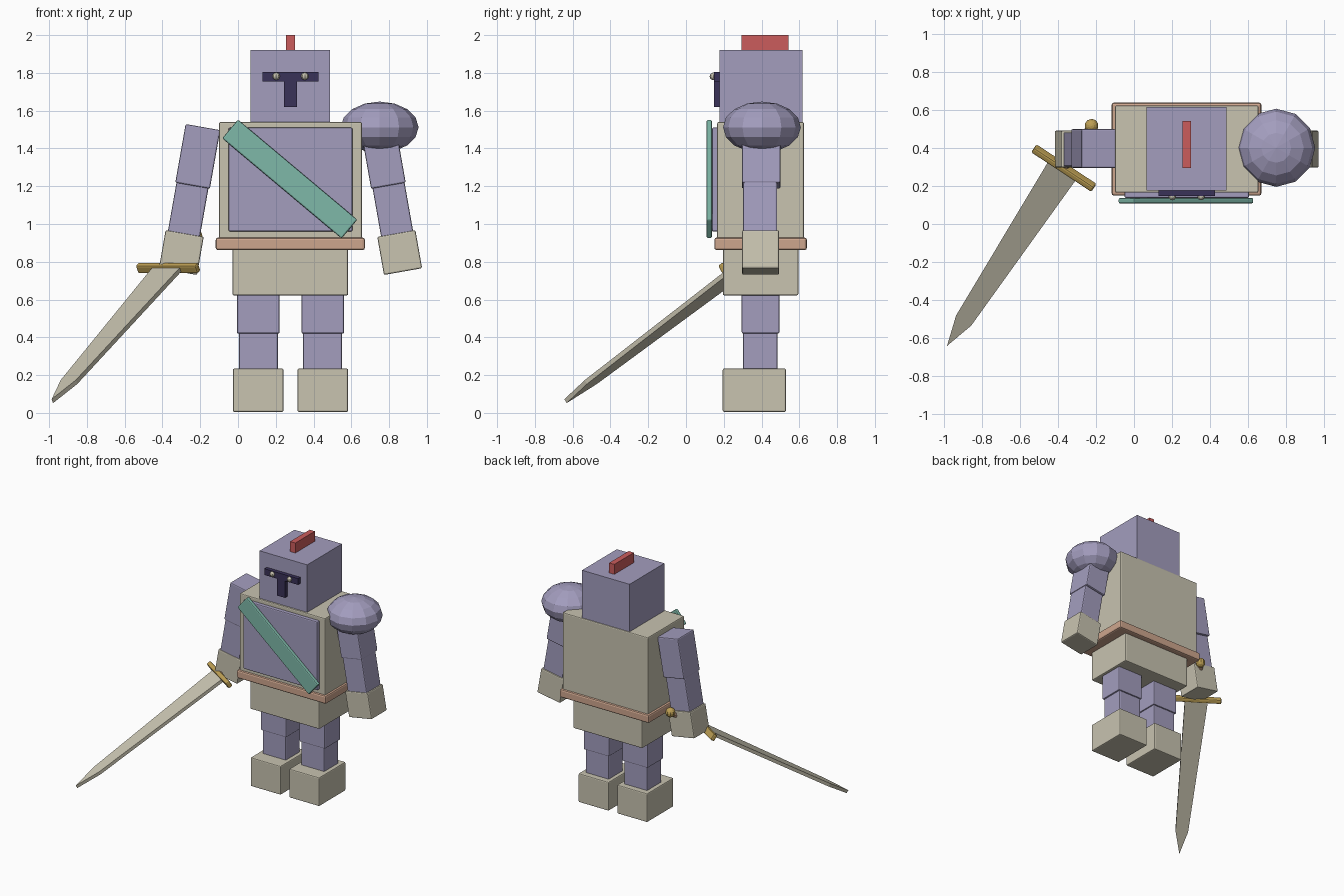
import bpy, bmesh, math
from mathutils import Matrix, Vector

if "Cube" in bpy.data.objects:
    bpy.data.objects.remove(bpy.data.objects["Cube"])

CX, CY = 0.278, 0.398   # centre line of the figure


def material(name, rgb):
    m = bpy.data.materials.new(name)
    m.diffuse_color = (*rgb, 1)
    m.use_nodes = True
    m.node_tree.nodes["Principled BSDF"].inputs["Base Color"].default_value = m.diffuse_color
    return m


LAVENDER = material("lavender", (0.366, 0.337, 0.515))
CREAM = material("cream", (0.578, 0.546, 0.434))
TEAL = material("teal", (0.209, 0.479, 0.392))
TAN = material("tan", (0.617, 0.381, 0.27))
RED = material("red", (0.597, 0.107, 0.107))
GOLD = material("gold", (0.515, 0.352, 0.09))
NAVY = material("navy", (0.042, 0.032, 0.098))


def finish(name, bm, mat, matrix=Matrix(), bevel=0):
    bmesh.ops.recalc_face_normals(bm, faces=bm.faces)
    mesh = bpy.data.meshes.new(name)
    bm.to_mesh(mesh)
    bm.free()
    mesh.materials.append(mat)
    ob = bpy.data.objects.new(name, mesh)
    ob.matrix_world = matrix
    bpy.context.collection.objects.link(ob)
    if bevel:
        mod = ob.modifiers.new("bevel", "BEVEL")
        mod.width = bevel
        mod.segments = 2
    return ob


def block(name, centre, size, mat, tilt=0, bevel=0.008, frame=None):
    bm = bmesh.new()
    bmesh.ops.create_cube(bm, size=1)
    bmesh.ops.scale(bm, vec=size, verts=bm.verts)
    if frame is None:
        frame = Matrix.Translation(centre) @ Matrix.Rotation(math.radians(tilt), 4, 'Y')
    return finish(name, bm, mat, frame, bevel)


def span(name, x, y, z, mat, bevel=0.008):
    lo, hi = zip(x, y, z)
    return block(name, [(a + b) / 2 for a, b in zip(lo, hi)],
                 [b - a for a, b in zip(lo, hi)], mat, bevel=bevel)


def ball(name, centre, radii, mat, seg=12, rings=8):
    bm = bmesh.new()
    bmesh.ops.create_uvsphere(bm, u_segments=seg, v_segments=rings, radius=1)
    bmesh.ops.scale(bm, vec=radii, verts=bm.verts)
    return finish(name, bm, mat, Matrix.Translation(centre))


# Head, crest and visor
span("head", (0.067, 0.488), (0.178, 0.618), (1.50, 1.92), LAVENDER, 0)
span("crest", (0.255, 0.301), (0.295, 0.542), (1.90, 2.0), RED, 0)
span("visor_bar", (0.13, 0.427), (0.148, 0.19), (1.755, 1.805), NAVY, 0)
span("visor_slot", (0.243, 0.312), (0.148, 0.19), (1.62, 1.757), NAVY, 0)
for side in (-1, 1):
    ball("eye", (CX + side * 0.076, 0.145, 1.782), (0.02,) * 3, CREAM, 8, 6)

# Torso, chest plate, sash, belt and hips
span("torso", (-0.10, 0.656), (0.165, 0.625), (0.90, 1.54), CREAM)
span("chest_plate", (-0.05, 0.606), (0.137, 0.18), (0.96, 1.51), LAVENDER)
block("sash", (0.274, 0.123, 1.238), (0.825, 0.03, 0.13), TEAL, 40)
span("belt", (-0.118, 0.672), (0.15, 0.64), (0.862, 0.928), TAN, 0.012)
span("hips", (-0.029, 0.583), (0.195, 0.595), (0.622, 0.88), CREAM)

# Limbs, mirrored about the centre line
for side, label in ((-1, "right"), (1, "left")):
    tilt = -10 * side
    block(label + "_upper_arm", (CX + side * 0.491, CY, 1.358), (0.186, 0.205, 0.315), LAVENDER, tilt)
    block(label + "_forearm", (CX + side * 0.541, CY - 0.005, 1.08), (0.172, 0.18, 0.30), LAVENDER, tilt)
    block(label + "_hand", (CX + side * 0.578, CY - 0.003, 0.849), (0.205, 0.196, 0.205), CREAM, tilt)
    block(label + "_thigh", (CX + side * 0.171, CY - 0.003, 0.53), (0.226, 0.20, 0.22), LAVENDER)
    block(label + "_shin", (CX + side * 0.17, CY - 0.004, 0.32), (0.206, 0.182, 0.22), LAVENDER)
    block(label + "_boot", (CX + side * 0.171, 0.362, 0.12), (0.268, 0.335, 0.23), CREAM)

# Single shoulder guard
ball("shoulder_guard", (0.75, 0.402, 1.512), (0.206, 0.206, 0.136), LAVENDER)

# Sword frame: local x along the guard, y along the blade, z through the flat
tip, root = Vector((-0.983, -0.638, 0.062)), Vector((-0.37, 0.295, 0.767))
along = (tip - root).normalized()
across = Vector((-along.y, along.x, 0)).normalized()
flat = across.cross(along)
sword = Matrix((across, along, flat)).transposed().to_4x4()
sword.translation = root
length = (tip - root).length

# Blade: tapered slab with a point
half = [(0.088, 0.0), (0.048, length - 0.19)]
outline = half + [(0, length)] + [(-x, y) for x, y in reversed(half)]
bm = bmesh.new()
face = bm.faces.new([bm.verts.new((x, y, -0.0125)) for x, y in outline])
ext = bmesh.ops.extrude_face_region(bm, geom=[face])
bmesh.ops.translate(bm, vec=(0, 0, 0.025),
                    verts=[v for v in ext["geom"] if isinstance(v, bmesh.types.BMVert)])
finish("blade", bm, CREAM, sword)

# Guard, grip and pommel
block("guard", None, (0.38, 0.036, 0.052), GOLD, frame=sword, bevel=0.01)
bm = bmesh.new()
bmesh.ops.create_cone(bm, cap_ends=True, segments=8, radius1=0.022, radius2=0.022, depth=0.3,
                      matrix=Matrix.Translation((0, -0.15, 0)) @ Matrix.Rotation(math.pi / 2, 4, 'X'))
finish("grip", bm, TAN, sword)
ball("pommel", sword @ Vector((0, -0.315, 0)), (0.037,) * 3, GOLD, 10, 8)
